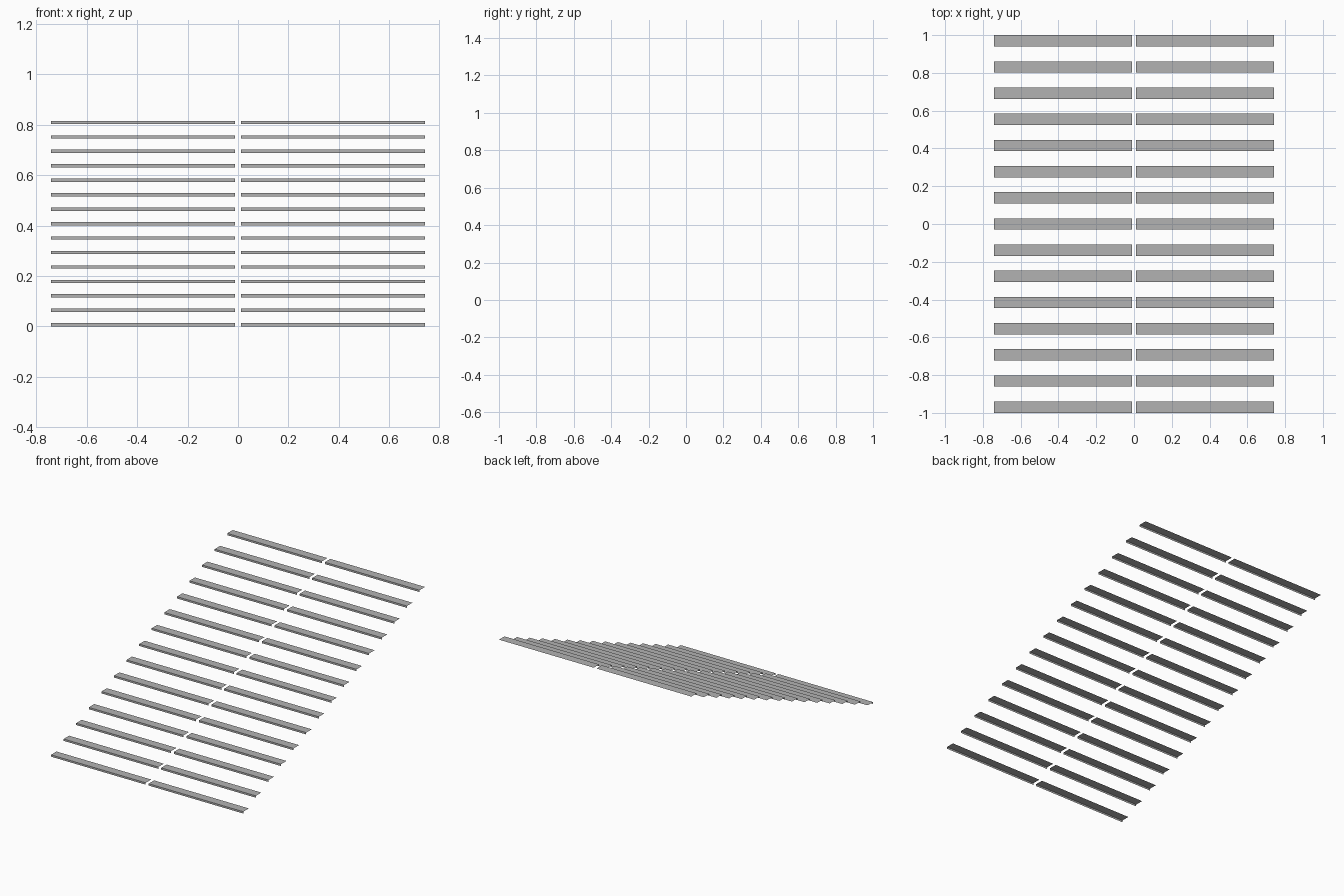
import bpy

if "Cube" in bpy.data.objects:
    bpy.data.objects.remove(bpy.data.objects["Cube"])

ROWS = 15
DEPTH, HEIGHT = 0.06, 0.013
X_IN, X_OUT = 0.011, 0.741
RISE = 0.815 - HEIGHT
RUN = 2.0 - DEPTH

# open angle profile (y, z): front lip, then top plate
PROFILE = [(0, 0), (0, HEIGHT), (DEPTH, HEIGHT)]

# dark grey
grey = bpy.data.materials.new("dark_grey")
grey.diffuse_color = (0.45, 0.45, 0.45, 1)
grey.use_nodes = True
grey.node_tree.nodes["Principled BSDF"].inputs["Base Color"].default_value = grey.diffuse_color


def angle_slat(name, x0, x1, y, z):
    verts = [(x, y + py, z + pz) for x in (x0, x1) for py, pz in PROFILE]
    n = len(PROFILE)
    faces = [(i, i + n, i + n + 1, i + 1) for i in range(n - 1)]
    mesh = bpy.data.meshes.new(name)
    mesh.from_pydata(verts, [], faces)
    mesh.materials.append(grey)
    obj = bpy.data.objects.new(name, mesh)
    bpy.context.collection.objects.link(obj)
    return obj


# rising rows of paired slats, split by a narrow centre gap
for row in range(ROWS):
    t = row / (ROWS - 1)
    y, z = -1 + t * RUN, t * RISE
    angle_slat(f"left_slat_{row + 1}", -X_OUT, -X_IN, y, z)
    angle_slat(f"right_slat_{row + 1}", X_IN, X_OUT, y, z)
